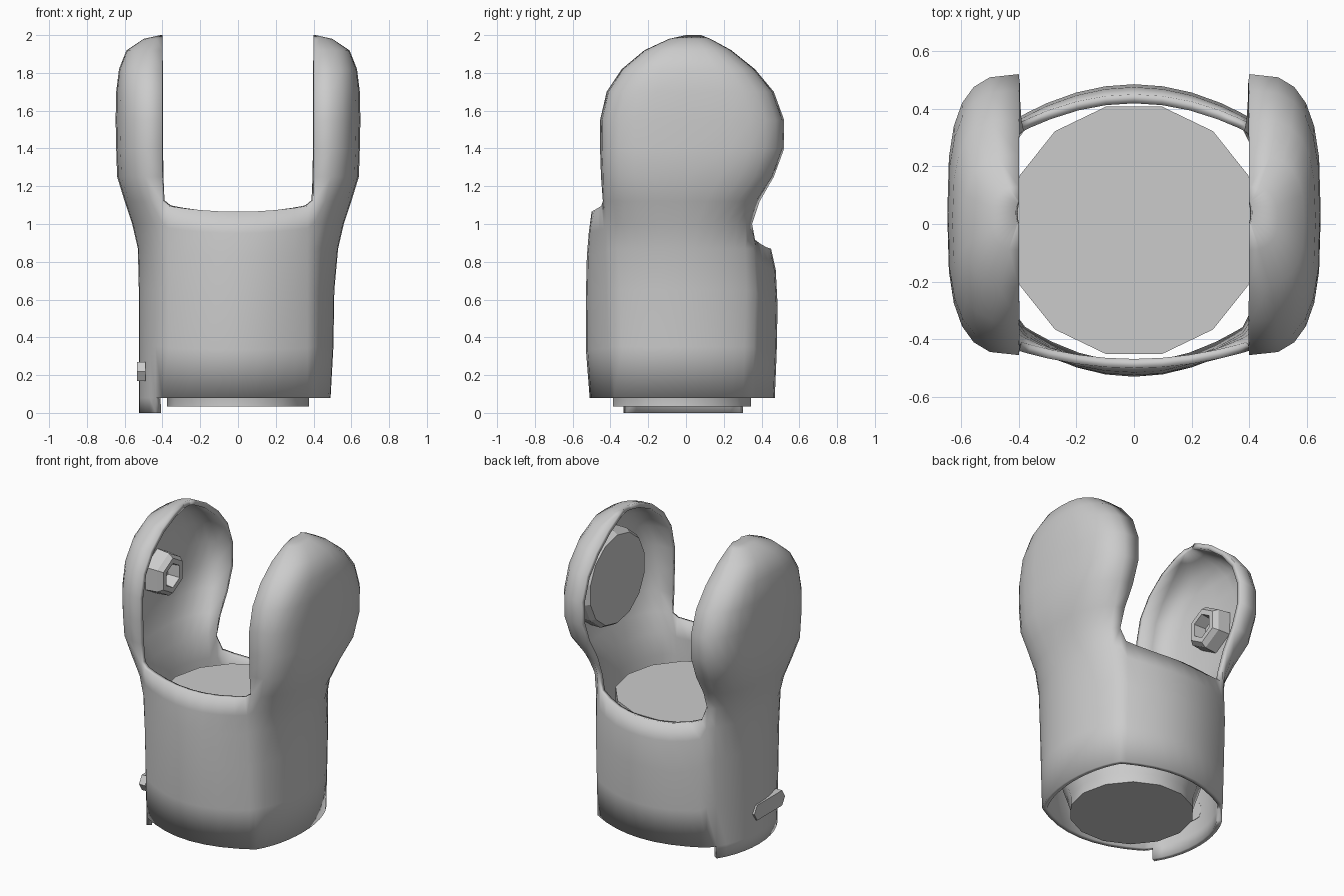
import bpy, bmesh
from math import sin, cos, pi, radians
from mathutils import Matrix, Vector

cube = bpy.data.objects.get("Cube")
if cube:
    bpy.data.objects.remove(cube, do_unlink=True)

grey = bpy.data.materials.new("plain grey")
grey.use_nodes = True
grey.diffuse_color = (0.6, 0.6, 0.6, 1)
grey.node_tree.nodes["Principled BSDF"].inputs["Base Color"].default_value = (0.6, 0.6, 0.6, 1)


def finish(bm, name, smooth=None):
    """Turn a bmesh into a named, coloured object."""
    mesh = bpy.data.meshes.new(name)
    bm.to_mesh(mesh)
    bm.free()
    mesh.materials.append(grey)
    obj = bpy.data.objects.new(name, mesh)
    bpy.context.scene.collection.objects.link(obj)
    if smooth:
        bpy.ops.object.select_all(action='DESELECT')
        obj.select_set(True)
        bpy.context.view_layer.objects.active = obj
        bpy.ops.object.shade_smooth_by_angle(angle=radians(smooth))
    return obj


def grid(bm, rows, keep=lambda i, j: True):
    """Skin rows of points with quads."""
    verts = [[bm.verts.new(p) for p in row] for row in rows]
    for i in range(len(rows) - 1):
        for j in range(len(rows[0]) - 1):
            if keep(i, j):
                bm.faces.new((verts[i][j], verts[i][j + 1],
                              verts[i + 1][j + 1], verts[i + 1][j]))


def lathe(name, profile, sides, centre, along_x=False, smooth=None):
    """Spin (radius, height) points about z, or about x."""
    bm = bmesh.new()
    rings = [[bm.verts.new((r * cos(2 * pi * k / sides), r * sin(2 * pi * k / sides), h))
              for k in range(sides)] for r, h in profile]
    for low, high in zip(rings, rings[1:]):
        for k in range(sides):
            n = (k + 1) % sides
            bm.faces.new((low[k], low[n], high[n], high[k]))
    bm.faces.new(rings[0][::-1])
    bm.faces.new(rings[-1])
    turn = Matrix.Rotation(pi / 2, 4, 'Y') if along_x else Matrix()
    bmesh.ops.transform(bm, matrix=Matrix.Translation(centre) @ turn, verts=bm.verts)
    bmesh.ops.recalc_face_normals(bm, faces=bm.faces)
    return finish(bm, name, smooth)


# Outer shell: height, half width, front y and back y at the slot edge,
# sweep angle of the side wall, squareness of the side wall
EDGE = 0.4
levels = [
    (0.08, 0.49, -0.38, 0.35, 50, 2),
    (0.35, 0.505, -0.39, 0.36, 50, 2),
    (0.65, 0.51, -0.40, 0.37, 50, 2),
    (0.87, 0.53, -0.41, 0.36, 58, 2),
    (1.0, 0.56, -0.42, 0.35, 70, 2.2),
    (1.12, 0.60, -0.44, 0.39, 82, 2.5),
    (1.25, 0.64, -0.45, 0.465, 90, 2.8),
    (1.4, 0.645, -0.455, 0.52, 90, 3),
    (1.55, 0.648, -0.455, 0.52, 90, 3),
    (1.7, 0.645, -0.42, 0.465, 90, 3),
    (1.82, 0.63, -0.34, 0.365, 90, 3),
    (1.92, 0.59, -0.22, 0.24, 90, 2.8),
    (1.98, 0.5, -0.09, 0.13, 90, 2.5),
    (2.0, 0.41, 0.0, 0.08, 90, 2),
]
STEPS = 12


def side_row(level, side):
    """One horizontal slice of a side wall, from front to back."""
    z, a, f, b, sweep, power = level
    if side < 0:
        a = max(a, 0.525) if z < 1 else a
    T = radians(sweep)
    end = max(cos(T), 0) ** (2 / power)
    row = []
    for j in range(STEPS + 1):
        t = -T + 2 * T * j / STEPS
        c = max(cos(t), 0) ** (2 / power)
        s = abs(sin(t) / sin(T)) ** (2 / power) * (1 if t > 0 else -1)
        x = EDGE + (a - EDGE) * (c - end) / (1 - end)
        row.append((side * x, (f + b) / 2 + s * (b - f) / 2, z))
    return row


bm = bmesh.new()
for side in (1, -1):
    rows = [side_row(lv, side) for lv in levels]
    grid(bm, rows)
    if side < 0:
        # Tab that hangs below the right wall
        tab = [(x, y, 0) for x, y, z in rows[0]]
        grid(bm, [tab, rows[0]], lambda i, j: 1 <= j < STEPS - 1)


def panel(edge_col, middle, rim):
    """Front or back wall; rim gives its top height from centre to edge."""
    columns = [0, 0.25, 0.5, 0.75, 0.92, 1]
    us = [-u for u in columns[:0:-1]] + columns
    base, top = levels[0][0], levels[len(middle) - 1][0]
    rows = []
    for lv, mid in zip(levels, middle):
        row = []
        for u in us:
            stretch = 1 if abs(u) == 1 else (rim(abs(u)) - base) / (top - base)
            row.append((EDGE * u, mid + (lv[edge_col] - mid) * u * u,
                        base + (lv[0] - base) * stretch))
        rows.append(row)
    grid(bm, rows)


panel(2, [-0.51, -0.53, -0.53, -0.525, -0.515, -0.5], lambda u: 1.065 + 0.035 * u ** 2)
panel(3, [0.47, 0.48, 0.485, 0.475, 0.45], lambda u: 0.87 + 0.06 * u ** 3)

bmesh.ops.remove_doubles(bm, verts=bm.verts, dist=0.0005)
loose = [v for v in bm.verts if not v.link_faces]
bmesh.ops.delete(bm, geom=loose, context='VERTS')
bmesh.ops.recalc_face_normals(bm, faces=bm.faces)
outermost = max(bm.faces, key=lambda f: f.calc_center_median().x)
if outermost.normal.x < 0:
    bmesh.ops.reverse_faces(bm, faces=bm.faces)
shell = finish(bm, "outer_shell", 35)
thick = shell.modifiers.new("wall", 'SOLIDIFY')
thick.thickness = 0.032
thick.offset = -1

# Inner core
lathe("inner_core", [(0.375, 0.035), (0.375, 0.1), (0.44, 0.3), (0.44, 0.86)],
      14, (0, -0.022, 0), smooth=30)

# Pivot disc inside the left cheek, hollow six-sided peg inside the right one
lathe("pivot_disc", [(0.29, 0.49), (0.31, 0.52), (0.31, 0.615)],
      14, (0, 0.015, 1.49), along_x=True)
lathe("pivot_peg", [(0.15, -0.625), (0.14, -0.53), (0.115, -0.5), (0.08, -0.5), (0.07, -0.58)],
      6, (0, 0.035, 1.49), along_x=True)

# Small latch on the right wall near the base
bm = bmesh.new()
outline = [(-0.27, 0.22), (-0.24, 0.17), (0.02, 0.17), (0.05, 0.22), (0.02, 0.27), (-0.24, 0.27)]
face = bm.faces.new([bm.verts.new((-0.49, y, z)) for y, z in outline])
pushed = bmesh.ops.extrude_face_region(bm, geom=[face])["geom"]
bmesh.ops.translate(bm, vec=Vector((-0.045, 0, 0)),
                    verts=[g for g in pushed if isinstance(g, bmesh.types.BMVert)])
bmesh.ops.recalc_face_normals(bm, faces=bm.faces)
finish(bm, "side_latch")
